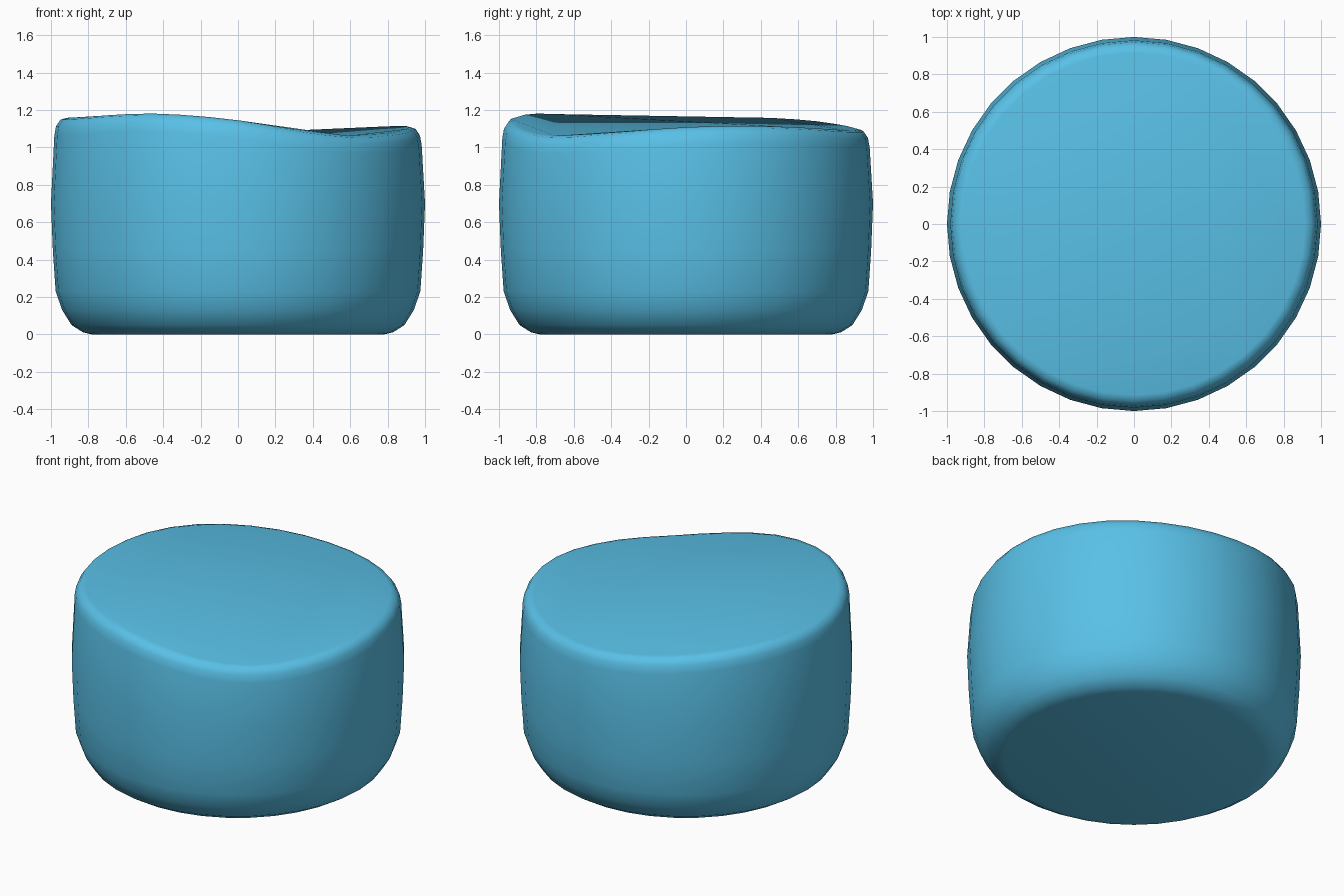
import bpy, bmesh, math

if "Cube" in bpy.data.objects:
    bpy.data.objects.remove(bpy.data.objects["Cube"])

SIDES = 36

# Height of the wavy top rim by angle (degrees, 0 = +x, 90 = back)
RIM = [(0, 1.108), (20, 1.115), (45, 1.105), (65, 1.092), (90, 1.095), (115, 1.12),
       (135, 1.145), (155, 1.16), (180, 1.158), (205, 1.162), (235, 1.18), (250, 1.175),
       (270, 1.145), (290, 1.095), (310, 1.062), (335, 1.08)]


def rim_height(deg):
    """Smooth periodic interpolation of the rim samples."""
    n = len(RIM)
    for i in range(n):
        a0, h0 = RIM[i]
        a1, h1 = RIM[(i + 1) % n]
        if i == n - 1:
            a1 += 360
        if a0 <= deg < a1:
            t = (deg - a0) / (a1 - a0)
            before, after = RIM[i - 1][1], RIM[(i + 2) % n][1]
            return 0.5 * (2 * h0 + (h1 - before) * t
                          + (2 * before - 5 * h0 + 4 * h1 - after) * t ** 2
                          + (3 * h0 - before - 3 * h1 + after) * t ** 3)


# Profile: (radius, z); the upper points are measured from the rim
LOWER = [(0.78, 0.0), (0.83, 0.012), (0.89, 0.05), (0.94, 0.13), (0.975, 0.23),
         (0.99, 0.45), (1.0, 0.70)]
UPPER = [(0.982, -0.095), (0.973, -0.045), (0.95, -0.01), (0.915, 0.0)]

# Cushion body: stacked rings with a flat base and a wavy top cap
bm = bmesh.new()
rings = []
for r, z in LOWER + UPPER:
    ring = []
    for k in range(SIDES):
        deg = 360 * k / SIDES
        a = math.radians(deg)
        height = z if (r, z) in LOWER else rim_height(deg) + z
        ring.append(bm.verts.new((r * math.cos(a), r * math.sin(a), height)))
    rings.append(ring)
for low, high in zip(rings, rings[1:]):
    for k in range(SIDES):
        j = (k + 1) % SIDES
        bm.faces.new((low[k], low[j], high[j], high[k]))
bm.faces.new(rings[0][::-1])
bm.faces.new(rings[-1])
for f in bm.faces:
    f.smooth = True

mesh = bpy.data.meshes.new("cushion")
bm.to_mesh(mesh)
bm.free()
cushion = bpy.data.objects.new("cushion", mesh)
bpy.context.collection.objects.link(cushion)

# Sky blue fabric
mat = bpy.data.materials.new("blue_fabric")
mat.diffuse_color = (0.10, 0.53, 0.80, 1)
mat.use_nodes = True
mat.node_tree.nodes["Principled BSDF"].inputs["Base Color"].default_value = mat.diffuse_color
mesh.materials.append(mat)
